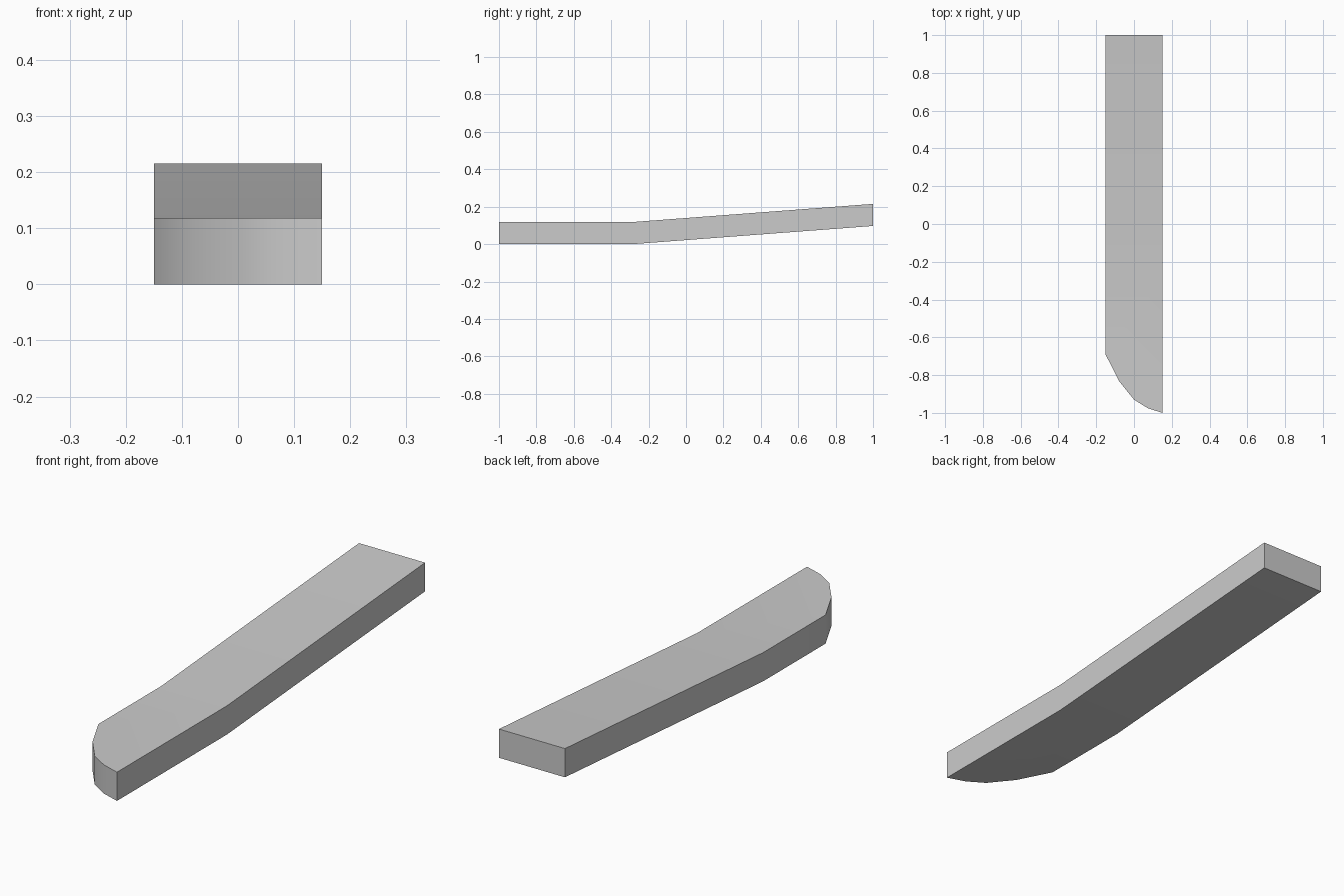
import bpy, bmesh, math

if "Cube" in bpy.data.objects:
    bpy.data.objects.remove(bpy.data.objects["Cube"])

BEND_Y, THICK, RISE = -0.285, 0.118, 0.097

# Top outline: straight plank with a curved tip on one side
outline = [(-0.15, 1), (-0.15, -0.692), (-0.078, -0.833), (0, -0.93),
           (0.073, -0.975), (0.15, -1), (0.15, 1)]

bm = bmesh.new()
face = bm.faces.new([bm.verts.new((x, y, 0)) for x, y in outline])
ext = bmesh.ops.extrude_face_region(bm, geom=[face])
top = [v for v in ext["geom"] if isinstance(v, bmesh.types.BMVert)]
bmesh.ops.translate(bm, verts=top, vec=(0, 0, THICK))

# Cut at the bend and lift the rear part
bmesh.ops.bisect_plane(bm, geom=bm.verts[:] + bm.edges[:] + bm.faces[:],
                       plane_co=(0, BEND_Y, 0), plane_no=(0, 1, 0))
for v in bm.verts:
    v.co.z += RISE * max(0, v.co.y - BEND_Y) / (1 - BEND_Y)
bmesh.ops.recalc_face_normals(bm, faces=bm.faces[:])

mesh = bpy.data.meshes.new("bent_plank")
bm.to_mesh(mesh)
bm.free()
plank = bpy.data.objects.new("bent_plank", mesh)
bpy.context.collection.objects.link(plank)

# Smooth the curved tip, keep the hard edges
bpy.context.view_layer.objects.active = plank
plank.select_set(True)
bpy.ops.object.shade_smooth_by_angle(angle=math.radians(30))
